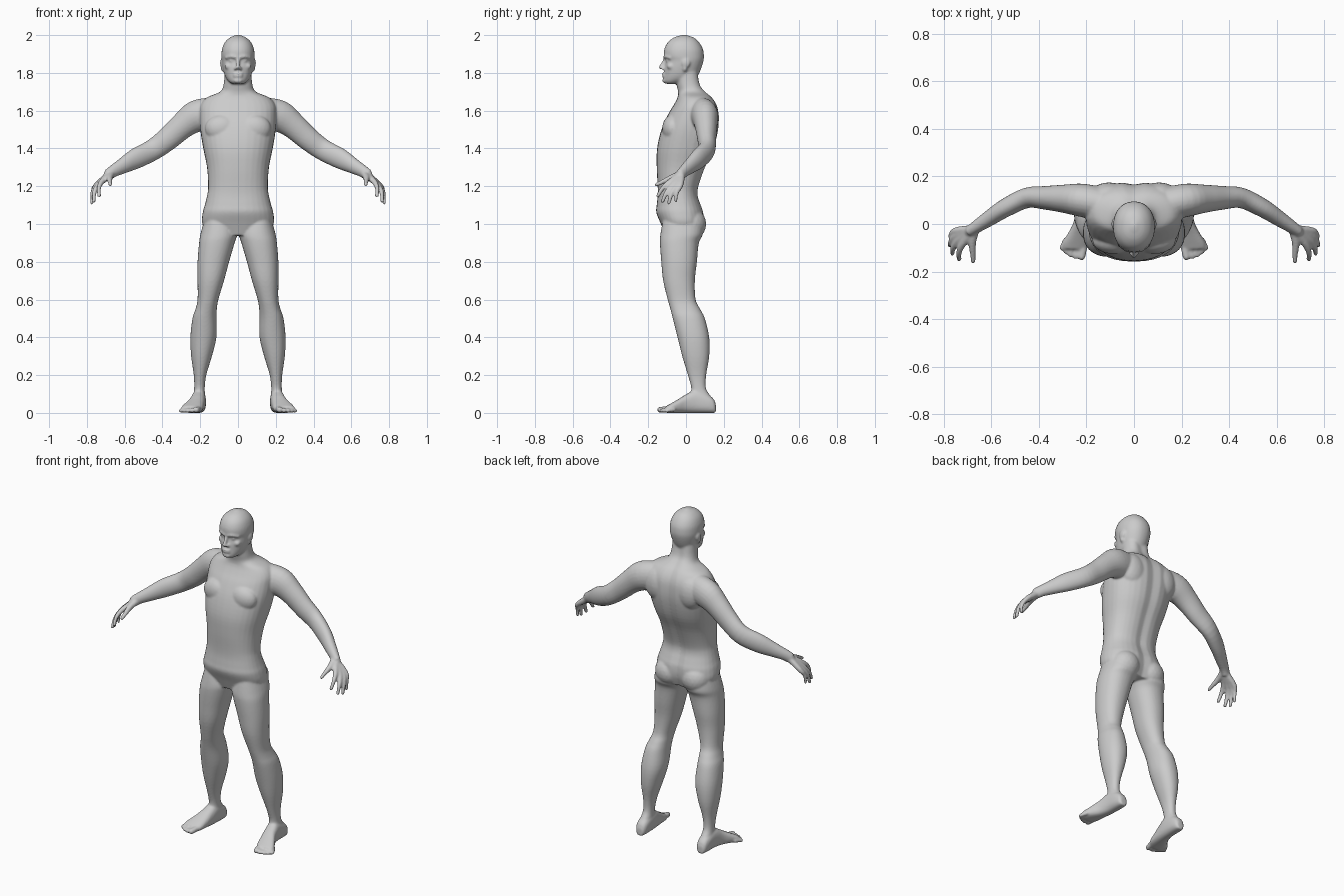
import bpy, bmesh
from math import sin, cos, pi, exp, copysign
from mathutils import Vector, Matrix

bm = bmesh.new()


def smooth_rows(rows, steps=4):
    """Catmull-Rom interpolation through rows of numbers."""
    out = []
    for i in range(len(rows) - 1):
        a, b, c, d = rows[max(i - 1, 0)], rows[i], rows[i + 1], rows[min(i + 2, len(rows) - 1)]
        for k in range(steps):
            t = k / steps
            out.append([0.5 * (2 * q + (r - p) * t + (2 * p - 5 * q + 4 * r - s) * t * t
                               + (3 * q - p - 3 * r + s) * t ** 3) for p, q, r, s in zip(a, b, c, d)])
    return out + [list(rows[-1])]


def skin(rings):
    """Closed surface through rings of points."""
    vr = [[bm.verts.new(p) for p in ring] for ring in rings]
    n = len(vr[0])
    for a, b in zip(vr, vr[1:]):
        for i in range(n):
            bm.faces.new((a[i], a[(i + 1) % n], b[(i + 1) % n], b[i]))
    bm.faces.new(vr[0][::-1])
    bm.faces.new(vr[-1])


def oval(c, u, v, ru, rv, power=2.0, n=32):
    pts = []
    for i in range(n):
        a = 2 * pi * i / n
        x = copysign(abs(cos(a)) ** (2 / power), cos(a)) * ru
        y = copysign(abs(sin(a)) ** (2 / power), sin(a)) * rv
        pts.append(c + u * x + v * y)
    return pts


X, Y, Z = Vector((1, 0, 0)), Vector((0, 1, 0)), Vector((0, 0, 1))


def stack(rows, side=1, power=2.2, groove=0.0):
    """Horizontal sections: z, x min, x max, y front, y back."""
    rings = []
    for z, x0, x1, y0, y1 in smooth_rows(rows):
        ring = oval(Vector((side * (x0 + x1) / 2, (y0 + y1) / 2, z)), X, Y, (x1 - x0) / 2, (y1 - y0) / 2, power)
        for p in ring:
            if p.y > (y0 + y1) / 2:
                p.y -= groove * exp(-(p.x / 0.03) ** 2)
        rings.append(ring)
    skin(rings)


def ball(c, r, side=1):
    m = Matrix.Translation((c[0] * side, c[1], c[2])) @ Matrix.Diagonal((*r, 1))
    bmesh.ops.create_icosphere(bm, subdivisions=3, radius=1, matrix=m)


def tube(rows, side=1, n=16):
    """Swept limb: x, y, z, upright radius, sideways radius; rounded ends."""
    rows = smooth_rows(rows)
    pts = [Vector((r[0] * side, r[1], r[2])) for r in rows]
    rings = []
    for i, p in enumerate(pts):
        t = (pts[min(i + 1, len(pts) - 1)] - pts[max(i - 1, 0)]).normalized()
        u = t.cross(Z).normalized()
        rings.append(oval(p, u, u.cross(t), rows[i][4], rows[i][3], 2, n))
    skin(rings)
    for i in (0, -1):
        r = min(rows[i][3:])
        ball(pts[i], (r, r, r))


# torso and neck
torso = [(.94, .14, -.11, .075), (1.0, .188, -.133, .095), (1.06, .187, -.157, .095), (1.1, .176, -.155, .082),
         (1.15, .164, -.15, .066), (1.2, .158, -.15, .07), (1.3, .164, -.155, .105), (1.4, .184, -.153, .15),
         (1.5, .2, -.13, .174), (1.58, .203, -.095, .176), (1.63, .198, -.065, .165), (1.67, .165, -.045, .14),
         (1.7, .095, -.042, .108), (1.74, .076, -.05, .08), (1.82, .07, -.06, .068)]
stack([(z, -w, w, a, b) for z, w, a, b in torso], power=2.3, groove=.012)

# head
head = [(1.742, .03, -.108, -.03), (1.752, .046, -.118, .0), (1.77, .062, -.119, .05), (1.795, .073, -.116, .068),
        (1.83, .081, -.114, .083), (1.865, .086, -.107, .093), (1.89, .088, -.117, .095), (1.925, .085, -.115, .09),
        (1.96, .071, -.098, .071), (1.985, .046, -.068, .045), (1.997, .02, -.035, .014), (2.002, .006, -.015, .0)]
stack([(z, -w, w, a, b) for z, w, a, b in head], power=2.15)

# face
tube([(0, -.11, 1.876, .008, .008), (0, -.122, 1.85, .01, .009), (0, -.134, 1.829, .011, .011)])
ball((0, -.117, 1.783), (.026, .01, .006))
ball((0, -.117, 1.796), (.026, .011, .005))
ball((0, -.112, 1.759), (.024, .014, .014))
for s in (1, -1):
    ball((.013, -.12, 1.823), (.009, .012, .008), s)
    tube([(.01, -.113, 1.882, .008, .008), (.035, -.107, 1.887, .009, .009), (.062, -.085, 1.88, .008, .008)], s)
    ball((.033, -.093, 1.864), (.015, .014, .009), s)
    ball((.05, -.08, 1.835), (.022, .022, .018), s)
    # ear
    ball((.086, .0, 1.852), (.009, .022, .025), s)
    ball((.083, -.006, 1.826), (.008, .013, .018), s)

# leg: z, inner x, outer x, front y, back y
leg = [(1.03, .03, .175, -.12, .08), (.95, .006, .198, -.135, .09), (.9, .018, .206, -.138, .068),
       (.8, .047, .214, -.131, .058), (.7, .074, .214, -.121, .047), (.6, .104, .214, -.097, .051),
       (.55, .112, .225, -.083, .075), (.5, .114, .241, -.07, .1), (.4, .114, .252, -.045, .123),
       (.3, .138, .248, -.02, .123), (.2, .168, .234, .01, .107), (.13, .176, .232, .028, .106),
       (.08, .174, .237, .02, .135), (.03, .18, .236, .03, .15)]

# foot: y, centre x, half width, top z
foot = [(.158, .206, .018, .045), (.145, .206, .03, .075), (.11, .206, .036, .1), (.05, .208, .038, .12),
        (.0, .216, .041, .098), (-.04, .229, .049, .073), (-.08, .243, .056, .05), (-.105, .25, .05, .036)]

# toes: base x, base y, tip x, tip y, radius
toes = [(.208, -.08, .22, -.137, .016), (.232, -.085, .245, -.137, .012), (.252, -.085, .267, -.129, .0115),
        (.271, -.075, .286, -.117, .011), (.287, -.065, .303, -.101, .011)]

# arm: path and radii
arm = [(.14, .085, 1.585, .085, .07), (.22, .1, 1.57, .085, .07), (.29, .106, 1.523, .07, .06),
       (.37, .11, 1.452, .062, .05), (.45, .11, 1.393, .057, .043), (.54, .068, 1.347, .055, .039),
       (.61, .023, 1.308, .042, .033), (.66, -.01, 1.28, .033, .027), (.69, -.03, 1.258, .031, .023)]

# fingers: knuckle position, then tip position
fingers = [((.722, -.087, 1.222), (.735, -.148, 1.15)), ((.74, -.07, 1.207), (.764, -.124, 1.12)),
           ((.75, -.05, 1.201), (.774, -.091, 1.112)), ((.752, -.029, 1.204), (.773, -.054, 1.122))]

for s in (1, -1):
    stack(leg, s)
    # buttock, chest and shoulder blade
    ball((.088, .025, 1.0), (.087, .082, .085), s)
    ball((.085, -.07, 1.505), (.09, .056, .075), s)
    ball((.105, .115, 1.56), (.085, .06, .1), s)
    # foot
    skin([oval(Vector((s * x, y, h / 2)), X, Z, w, h / 2, 2.5) for y, x, w, h in smooth_rows(foot)])
    for x0, y0, x1, y1, r in toes:
        tube([(x0, y0, r + .006, r, r), ((x0 + x1) / 2, (y0 + y1) / 2, r + .004, r, r), (x1, y1, r, r, r)], s)
    # arm and hand
    tube(arm, s, 24)
    for k, (a, b) in enumerate(fingers):
        a, b = Vector(a), Vector(b)
        start = Vector((.675, -.022, 1.266)).lerp(a, .12)
        bend = (a + b) / 2 + Vector((.008, -.006, .004))
        r = .011 if k < 3 else .0095
        tube([(*start, .019, .019), (*a, .015, .015), (*bend, r + .001, r + .001), (*b, r - .001, r - .001)], s)
    # thumb
    tube([(.67, -.025, 1.265, .02, .02), (.68, -.075, 1.245, .017, .017), (.678, -.12, 1.225, .013, .013),
          (.676, -.158, 1.208, .01, .01)], s)

bmesh.ops.recalc_face_normals(bm, faces=bm.faces)
mesh = bpy.data.meshes.new("human_body")
bm.to_mesh(mesh)
bm.free()
body = bpy.data.objects.new("human_body", mesh)
bpy.context.collection.objects.link(body)

# fuse the parts into one skin and relax the joins
fuse = body.modifiers.new("fuse", 'REMESH')
fuse.mode = 'VOXEL'
fuse.voxel_size = .006
fuse.use_smooth_shade = True
relax = body.modifiers.new("relax", 'SMOOTH')
relax.factor = .5
relax.iterations = 6
